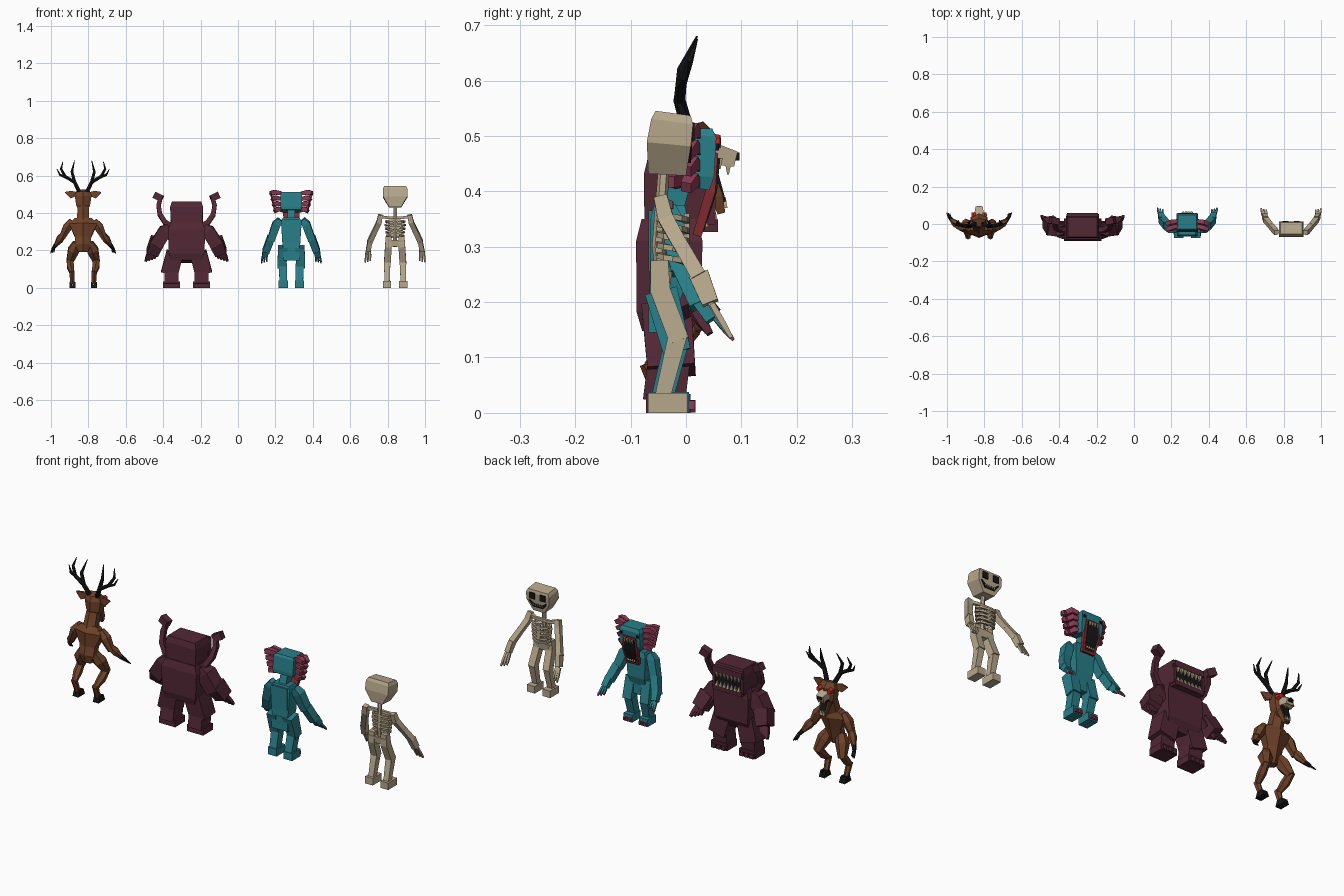
import bpy, bmesh, math
from mathutils import Vector

old = bpy.data.objects.get("Cube")
if old:
    bpy.data.objects.remove(old)

UNIT = 0.01          # part coordinates below are in hundredths
centre_x = 0         # middle of the figure being built


def material(name, *rgb):
    mat = bpy.data.materials.new(name)
    mat.use_nodes = True
    colour = (*rgb, 1)
    mat.diffuse_color = colour
    mat.node_tree.nodes["Principled BSDF"].inputs["Base Color"].default_value = colour
    return mat


brown = material("brown fur", .16, .055, .022)
black = material("black", .008, .008, .008)
bone = material("bone", .47, .39, .26)
red = material("red eye", .6, .02, .015)
maroon = material("maroon", .085, .021, .036)
teal = material("teal", .022, .21, .25)
pink = material("dark pink", .28, .045, .09)
lip = material("lip red", .24, .025, .03)


def sweep(name, mat, points, sizes, sides=4, both=False, ref=None):
    """Flat-sided tube through points; sizes are (width, depth) or one number per ring."""
    for sign in ((1, -1) if both else (1,)):
        path = [Vector((p[0] * sign, p[1], p[2])) for p in points]
        whole = (path[-1] - path[0]).normalized()
        guide = Vector(ref) if ref else Vector((0, 1, 0) if abs(whole.x) > .8 else (1, 0, 0))
        bm = bmesh.new()
        rings = []
        for i, p in enumerate(path):
            tangent = (path[min(i + 1, len(path) - 1)] - path[max(i - 1, 0)]).normalized()
            across = (guide - tangent * guide.dot(tangent)).normalized()
            other = tangent.cross(across)
            size = sizes[i] if isinstance(sizes[i], tuple) else (sizes[i], sizes[i])
            radius = .5 / math.cos(math.pi / sides)
            ring = []
            for k in range(sides):
                a = math.tau * (k + .5) / sides
                v = p + across * size[0] * radius * math.cos(a) + other * size[1] * radius * math.sin(a)
                ring.append(bm.verts.new((v + Vector((centre_x, 0, 0))) * UNIT))
            rings.append(ring)
        for a, b in zip(rings, rings[1:]):
            for k in range(sides):
                n = (k + 1) % sides
                bm.faces.new((a[k], a[n], b[n], b[k]))
        bm.faces.new(rings[0])
        bm.faces.new(rings[-1])
        bmesh.ops.recalc_face_normals(bm, faces=bm.faces)
        side = ("_left" if sign > 0 else "_right") if both else ""
        mesh = bpy.data.meshes.new(name + side)
        bm.to_mesh(mesh)
        bm.free()
        mesh.materials.append(mat)
        obj = bpy.data.objects.new(figure + "_" + name + side, mesh)
        bpy.context.collection.objects.link(obj)


def box(name, mat, centre, size, both=False):
    x, y, z = centre
    w, d, h = size
    sweep(name, mat, [(x, y, z - h / 2), (x, y, z + h / 2)], [(w, d)] * 2, both=both)


def fingers(mat, wrist, tip, count, width, tip_mat=None):
    wrist, tip = Vector(wrist), Vector(tip)
    for i in range(count):
        t = i / (count - 1) - .5
        fan = Vector((t * width * 2, t * width * .6, -t * width * .6))
        start, end = wrist + fan, tip + fan * 1.4
        middle = start.lerp(end, .6)
        sweep(f"finger_{i}", mat, [start, middle, end], [width, width, width * .7], both=True)
        if tip_mat:
            sweep(f"nail_{i}", tip_mat, [middle.lerp(end, .6), end.lerp(middle, -.3)], [width, width * .5], both=True)


def teeth(mat, count, span, y, z, length, width=1):
    for i in range(count):
        x = span * (i / (count - 1) - .5)
        sweep(f"tooth_{i}", mat, [(x, y, z), (x, y, z + length)], [width, width * .3])


# Skeleton
figure, centre_x = "skeleton", 84
sweep("skull", bone, [(0, -3.4, 43), (0, -3.1, 48.5), (0, -2.5, 52.6), (0, -2.3, 54.1)],
      [(6.4, 6.8), (13, 8), (13, 7.6), (11.4, 6.4)])
box("eye_socket", black, (3, 1.1, 50.8), (3, .9, 3.2), both=True)
sweep("smile", black, [(-4.9, .7, 48.2), (-2.6, .4, 45.9), (2.6, .4, 45.9), (4.9, .7, 48.2)],
      [(.8, .7), (.9, 1.7), (.9, 1.7), (.8, .7)])
teeth(bone, 5, 5, .7, 46.5, -.8, .8)
sweep("spine", bone, [(0, -4, 22), (0, -5, 30), (0, -4, 44)], [2, 2, 1.8], 6)
sweep("collarbone", bone, [(0, -3, 37.5), (4, -3, 37.5), (8, -4.5, 38)], [1.4, 1.4, 1.6], both=True)
for i in range(5):
    w = 5.2 - .25 * abs(i - 1)
    arc = [(w * math.sin(a), -2.4 - 2.6 * math.cos(a), 36.2 - 1.9 * i - .5 * a)
           for a in (math.pi * k / 6 for k in range(7))]
    sweep(f"rib_{i}", bone, arc, [1] * 7, both=True, ref=(0, 0, 1))
box("breastbone", bone, (0, .1, 32.5), (1.8, 1, 7))
sweep("pelvis", bone, [(0, -4.5, 22), (0, -4.5, 25.5)], [(5, 3), (9, 4)])
sweep("upper_arm", bone, [(7.8, -4.6, 39), (8.6, -3.6, 35), (11, -.8, 30)], [2.4, 2.8, 2.6], both=True)
sweep("forearm", bone, [(10.8, -1, 30.5), (13.6, 2.4, 24.5)], [2.6, 2.8], both=True)
sweep("hand", bone, [(13.4, 2.3, 25), (14.4, 4.4, 19.8)], [(2.4, 3.6), (2.6, 3)], both=True)
fingers(bone, (14.3, 4.4, 20), (14.6, 7.8, 14), 3, 1)
sweep("thigh", bone, [(3.4, -4.8, 27.5), (3.6, -4.6, 22), (4.2, -1.2, 13)], [3.2, 3.6, 3.6], both=True)
sweep("shin", bone, [(4.2, -1.5, 14), (4.3, -4.2, 3)], [3.4, 2.8], both=True)
box("foot", bone, (4.4, -3.3, 1.8), (4.4, 7.2, 3.6), both=True)

# Gilled swimmer
figure, centre_x = "swimmer", 28.5
sweep("head", teal, [(0, 0, 41), (0, .4, 43), (0, 1, 50), (0, 1, 51.3)],
      [(10.5, 8.5), (11.6, 9.4), (11.6, 9), (10, 7.5)])
sweep("neck", teal, [(0, -3, 35), (0, -1, 42)], [4, 4])
sweep("mouth_rim", lip, [(0, 2, 32), (0, 4.4, 40), (0, 5.1, 47)], [(7, 1.6), (9, 1.8), (7.4, 1.4)])
sweep("mouth_inside", black, [(0, 2.8, 33), (0, 5.1, 40), (0, 5.7, 46)], [(5, 1), (6.8, 1), (5.6, 1)])
teeth(bone, 4, 4.4, 6.1, 46, -2)
teeth(bone, 4, 3.6, 3.5, 33.6, 2)
box("eye", black, (4.6, 5.5, 48), (1.2, .9, 1.2), both=True)
for i in range(4):
    for k in range(2):
        z, reach = 41.5 + 3 * i, 7.6 + .7 * i
        sweep(f"gill_{i}_{k}", pink, [(5.4, 1.6 - 2.6 * k, z), (reach - .8, 1 - 3 * k, z + .6), (reach + 1.4, -3 * k, z - .8 + k)],
              [2, 2.5, 2], both=True)
sweep("torso", teal, [(0, -4, 20), (0, -3.2, 24), (0, -3, 35), (0, -3, 37.5)],
      [(8.5, 5.5), (9.6, 6.6), (11, 6.8), (9, 5.5)])
box("back_plate", teal, (0, -6, 31), (8.4, 1.6, 11))
box("pelvis", teal, (0, -4, 18), (9, 5.5, 7))
sweep("upper_arm", teal, [(6, -3.2, 36.5), (8, -2.6, 34), (11, -.6, 25.5)], [3, 4.4, 4], both=True)
sweep("forearm", teal, [(10.8, -.8, 27), (13.6, 2.6, 19.5)], [4, 3.8], both=True)
sweep("hand", teal, [(13.4, 2.3, 21), (14.2, 5, 17)], [3.4, 3], both=True)
fingers(teal, (14.2, 5, 17.5), (14.5, 7.8, 14), 3, 1, pink)
sweep("thigh", teal, [(4.6, -4.5, 22), (5, -1.6, 11)], [(5, 6), (4.8, 5)], both=True)
sweep("shin", teal, [(4.5, -1.8, 12.5), (4.3, -4.2, 3)], [4.4, 4], both=True)
box("foot", teal, (4.4, -3, 1.9), (5, 7, 3.8), both=True)
for i in range(3):
    box(f"toe_{i}", pink, (2.9 + 1.5 * i, .7, 1.4), (1, 1.8, 1.6), both=True)

# Heavy brute
figure, centre_x = "brute", -27.5
sweep("torso", maroon, [(0, -4, 14), (0, -3.2, 18), (0, -3, 31), (0, -3, 35)],
      [(16, 8), (19, 11.5), (20, 12), (17, 10)])
sweep("head", maroon, [(0, -2, 33), (0, -1.6, 43), (0, -1.6, 46.2)], [(16.6, 11), (17.6, 12), (15.6, 10.5)])
box("brow", maroon, (0, 4.6, 43.5), (16.5, 2.4, 3))
box("jaw", maroon, (0, 4.3, 33.8), (16.5, 3, 2.2))
box("cheek", maroon, (8, 4, 38.5), (1.4, 2.6, 9), both=True)
box("mouth", black, (0, 4.2, 38.5), (14.6, .9, 7.5))
teeth(bone, 7, 12.5, 4.9, 42.2, -2.6, 1.6)
teeth(bone, 7, 12.5, 4.9, 34.8, 2.4, 1.6)
sweep("horn_stalk", maroon, [(8, -3, 33), (11.5, -3, 35), (14.2, -2, 39), (15, 0, 44), (13.8, 1.2, 48.5)],
      [2.8, 2.7, 2.5, 2.3, 2.2], both=True)
sweep("horn_tip", maroon, [(13, 1.2, 47.6), (17.2, 2, 49.6)], [3.6, 3.6], both=True)
sweep("upper_arm", maroon, [(9, -3, 32), (11.5, -3, 30.4), (16.5, -2.2, 22.5)], [5, 7, 7], both=True)
sweep("forearm", maroon, [(15.5, -2.2, 25.5), (18.4, 1.2, 18.8)], [7.4, 6.4], both=True)
fingers(maroon, (18.4, 1, 19.5), (19.5, 3.6, 15), 4, 1.7)
sweep("thigh", maroon, [(6.2, -3.5, 19), (9.2, -2.6, 7.5)], [(9, 9), (9.2, 8.6)], both=True)
sweep("shin", maroon, [(8, -3, 10), (8, -4, 2)], [7.6, 7.6], both=True)
box("foot", maroon, (8, -3.2, 1.7), (9.2, 8, 3.4), both=True)
for i in range(3):
    box(f"toe_{i}", maroon, (5.2 + 2.8 * i, .7, 1.2), (2.2, 2, 2.2), both=True)

# Antlered beast
figure, centre_x = "beast", -82.8
sweep("torso", brown, [(0, -4, 19), (0, -4, 23), (0, -3, 27), (0, -2.2, 34), (0, -1.6, 37)],
      [(5, 4), (8.4, 6), (8.6, 6), (15, 8), (9, 5.5)], 6)
sweep("neck", brown, [(0, -2, 35), (0, .6, 43)], [6.6, 6], 6)
sweep("head", brown, [(0, 1.5, 40.5), (0, 1.6, 44), (0, 1.6, 49.5), (0, .9, 52)],
      [(4, 4.5), (7.4, 7), (9, 7.2), (6.5, 4)], 6)
sweep("muzzle", bone, [(0, 4, 47), (0, 9, 45.8)], [(5.4, 4.2), (3.8, 2.8)])
box("nose", black, (0, 9.2, 46.3), (2.4, .9, 1.5))
sweep("lower_jaw", brown, [(0, 4, 43), (0, 5.6, 39), (0, 6.4, 36)], [(5, 2.4), (4.4, 2.2), (2.8, 1.4)])
sweep("mouth", black, [(0, 5, 44.6), (0, 6.8, 38)], [(3.8, .9), (2.6, .9)])
teeth(bone, 4, 3.2, 7.6, 44.8, -1.8)
teeth(bone, 3, 2, 7, 37, 2)
sweep("eye", red, [(2.8, 4, 49), (3, 6.2, 49)], [2.8, 2], 6, both=True)
sweep("ear", brown, [(3.5, .8, 50.2), (6.5, .2, 49.8), (9.6, .2, 51)], [(1.6, 2), (1.4, 4), (.4, .6)], both=True)
sweep("antler", black, [(2.2, .2, 51.5), (4.6, -1.2, 56.5), (9.6, -.8, 59.5), (11.8, .6, 63.5), (10.8, 2, 67.5)],
      [2, 1.9, 1.6, 1.2, .3], 6, both=True)
sweep("inner_tine", black, [(4.4, -1.2, 56), (6, -.8, 62), (4.6, 2, 68)], [1.8, 1.4, .3], 6, both=True)
sweep("outer_tine", black, [(9, -.8, 59), (12.4, -.4, 60.4), (14, .4, 63.5)], [1.4, 1.1, .3], 6, both=True)
sweep("upper_arm", brown, [(6, -2, 36), (8.4, -1.8, 32.5), (11.4, -1.2, 26.5)], [3, 4.8, 3], 6, both=True)
sweep("forearm", brown, [(10.6, -1.4, 28.5), (12.4, .2, 26), (14.8, 2.2, 22.6)], [2.8, 3.8, 1.8], 6, both=True)
sweep("hand", black, [(14.4, 1.8, 23.2), (16, 3.8, 21)], [2.1, 1.5], 6, both=True)
fingers(black, (15.9, 3.6, 21.2), (16.5, 5.8, 18.8), 3, .6)
sweep("thigh", brown, [(3.4, -3.6, 24), (5.2, -2, 20), (7.2, 1, 14)], [4, 6, 3.6], 6, both=True)
sweep("shin", brown, [(7.2, 1.2, 15.5), (6.8, -2.6, 11.5), (6, -6.6, 8)], [3.2, 3.8, 2.4], 6, both=True)
sweep("lower_leg", brown, [(6, -6.8, 9), (5.7, -4.4, 2.4)], [2.8, 2.4], 6, both=True)
for i in range(2):
    x = 4.9 + 1.7 * i
    sweep(f"hoof_{i}", black, [(x, -3.4, 0), (x, -3.4, 3)], [(1.6, 5.5), (1.5, 3.2)], both=True)
